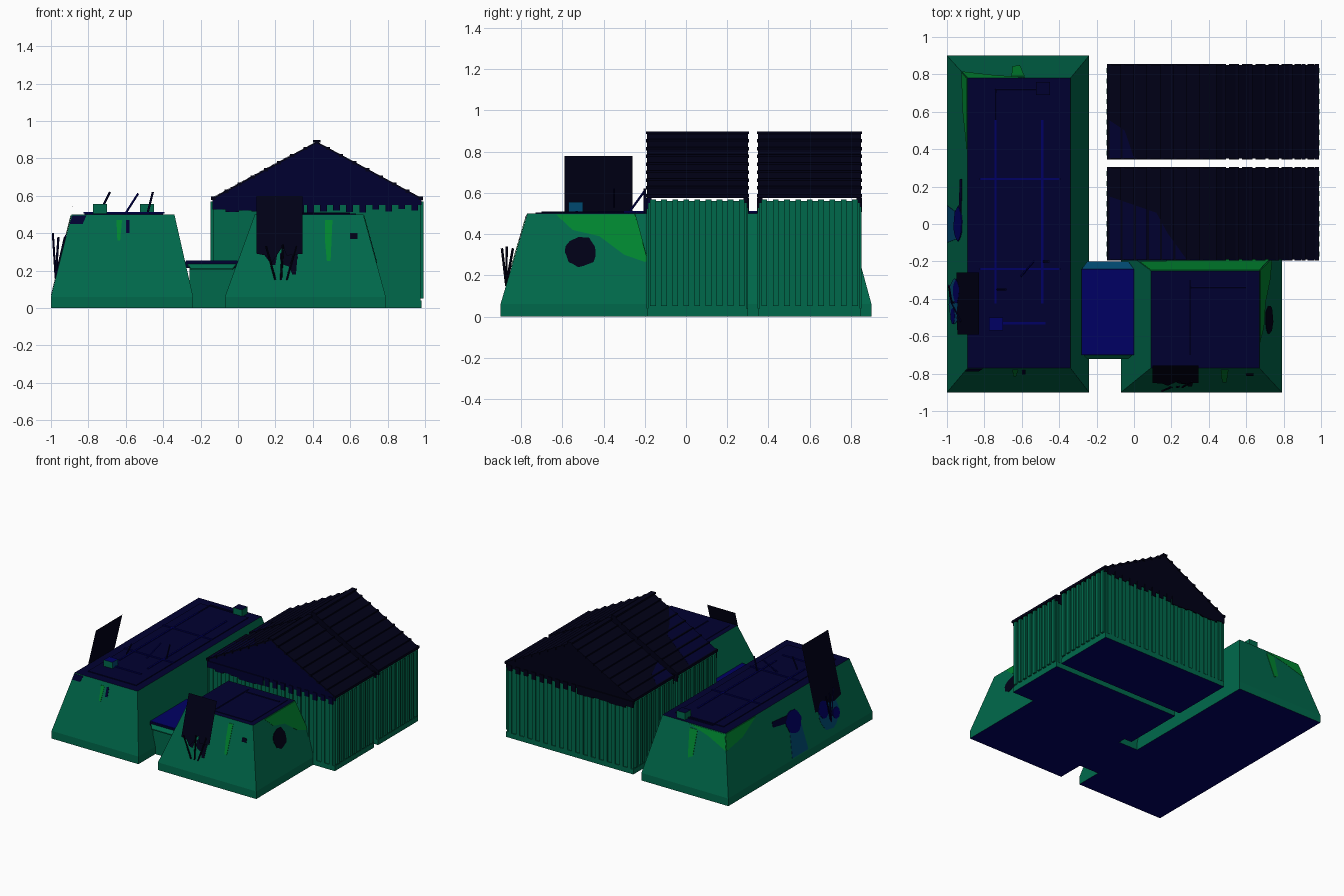
import bpy, bmesh, math, random
from mathutils import Vector

if "Cube" in bpy.data.objects:
    bpy.data.objects.remove(bpy.data.objects["Cube"])

random.seed(4)


def mat(name, r, g, b):
    lin = [((c / 255 + 0.055) / 1.055) ** 2.4 if c > 10 else c / 255 / 12.92 for c in (r, g, b)]
    m = bpy.data.materials.new(name)
    m.diffuse_color = (*lin, 1)
    m.use_nodes = True
    m.node_tree.nodes["Principled BSDF"].inputs["Base Color"].default_value = m.diffuse_color
    return m


GREEN = mat("wall green", 0, 105, 75)
LIGHT = mat("light green", 0, 134, 48)
NAVY = mat("deck navy", 0, 0, 48)
BLACK = mat("roof black", 0, 0, 22)
BLUE = mat("bright blue", 0, 0, 100)
TEAL = mat("teal blue", 0, 72, 112)


def finish(name, bm, mats, rule=None):
    bmesh.ops.recalc_face_normals(bm, faces=bm.faces[:])
    bm.normal_update()
    if rule:
        for f in bm.faces:
            f.material_index = rule(f)
    me = bpy.data.meshes.new(name)
    bm.to_mesh(me)
    bm.free()
    for m in mats:
        me.materials.append(m)
    ob = bpy.data.objects.new(name, me)
    bpy.context.collection.objects.link(ob)
    return ob


def underside(f):
    return int(f.normal.z < -0.9)


def add_box(bm, x0, x1, y0, y1, z0, z1):
    r = bmesh.ops.create_cube(bm, size=1)
    for v in r["verts"]:
        v.co = (x0 if v.co.x < 0 else x1, y0 if v.co.y < 0 else y1, z0 if v.co.z < 0 else z1)


def box(name, dims, *mats, rule=None):
    bm = bmesh.new()
    add_box(bm, *dims)
    return finish(name, bm, mats, rule)


def rod(name, a, b, m, r=0.006):
    a, b = Vector(a), Vector(b)
    bm = bmesh.new()
    bmesh.ops.create_cone(bm, cap_ends=True, segments=6, radius1=r, radius2=r, depth=(b - a).length)
    q = (b - a).to_track_quat('Z', 'Y')
    for v in bm.verts:
        v.co = q @ v.co + (a + b) / 2
    return finish(name, bm, [m])


def plate(name, pts, m, out=None, thick=0.003):
    """Polygon, pushed along a direction when one is given."""
    bm = bmesh.new()
    f = bm.faces.new([bm.verts.new(p) for p in pts])
    if out:
        ext = bmesh.ops.extrude_face_region(bm, geom=[f])
        for v in ext["geom"]:
            if isinstance(v, bmesh.types.BMVert):
                v.co += Vector(out) * thick
    return finish(name, bm, [m])


def bunker(name, base, top):
    """Plinth with battered walls and a flat deck."""
    rings = [(*base, 0), (*base, 0.06), (*top, 0.5)]
    bm = bmesh.new()
    loops = [[bm.verts.new(p) for p in ((x0, y0, z), (x1, y0, z), (x1, y1, z), (x0, y1, z))]
             for x0, x1, y0, y1, z in rings]
    for lo, hi in zip(loops, loops[1:]):
        for i in range(4):
            bm.faces.new((lo[i], lo[(i + 1) % 4], hi[(i + 1) % 4], hi[i]))
    bm.faces.new(loops[0])
    bm.faces.new(loops[-1])
    return finish(name, bm, [GREEN, NAVY, BLUE],
                  lambda f: 1 if f.normal.z > 0.9 else 2 if f.normal.z < -0.9 else 0)


LB, LT = (-1, -0.24, -0.9, 0.9), (-0.89, -0.34, -0.77, 0.78)
RB, RT = (-0.07, 0.79, -0.9, -0.13), (0.09, 0.67, -0.77, -0.25)
bunker("long_bunker", LB, LT)
bunker("short_bunker", RB, RT)


def wall(base, top, side):
    """Maps (along, height) onto a battered wall; side 0 left, 1 right, 2 front, 3 back."""
    sign = -1 if side in (0, 2) else 1

    def f(u, z):
        d = base[side] + (top[side] - base[side]) * (z - 0.06) / 0.44 + sign * 0.001
        return (d, u, z) if side < 2 else (u, d, z)
    out = [0, 0, 0]
    out[side // 2] = sign
    return f, out


def paint(name, w, pts, m, thick=0.003):
    f, out = w
    plate(name, [f(*p) for p in pts], m, out, thick)


def blob(u, z, r, n=18):
    return [(u + r * random.uniform(0.88, 1.05) * math.cos(i * math.tau / n),
             z + r * random.uniform(0.88, 1.05) * math.sin(i * math.tau / n)) for i in range(n)]


LW, LF, LK = (wall(LB, LT, s) for s in (0, 2, 3))
RE, RF, RK = (wall(RB, RT, s) for s in (1, 2, 3))

# Painted patches and drips on the walls
paint("east_moss", RE, [(-0.63, 0.495), (-0.55, 0.42), (-0.42, 0.39), (-0.3, 0.3), (-0.2, 0.265),
                        (-0.185, 0.27), (-0.248, 0.495)], LIGHT)
paint("back_moss", RK, [(0.09, 0.499), (0.03, 0.33), (0.4, 0.3), (0.73, 0.26), (0.67, 0.499)], LIGHT)
paint("front_drip", RF, [(0.465, 0.47), (0.465, 0.36), (0.475, 0.25), (0.495, 0.25), (0.5, 0.36), (0.505, 0.47)], LIGHT)
paint("long_front_drip", LF, [(-0.65, 0.47), (-0.645, 0.36), (-0.63, 0.36), (-0.62, 0.47)], LIGHT)
paint("long_back_drip", LK, [(-0.655, 0.47), (-0.65, 0.28), (-0.61, 0.26), (-0.585, 0.47)], LIGHT)
paint("long_back_moss", LK, [(-0.89, 0.495), (-0.92, 0.38), (-0.75, 0.45), (-0.58, 0.495)], LIGHT, 0.002)
paint("long_west_moss", LW, [(0.78, 0.495), (0.81, 0.38), (0.6, 0.41), (0.4, 0.495)], LIGHT)
paint("front_corner_stain", LF, [(-0.885, 0.495), (-0.9, 0.45), (-0.83, 0.45), (-0.81, 0.495)], NAVY)
paint("front_vent", LF, [(-0.6, 0.47), (-0.6, 0.4), (-0.58, 0.4), (-0.58, 0.47)], NAVY)
paint("short_front_vent", RF, [(0.6, 0.4), (0.6, 0.37), (0.64, 0.37), (0.64, 0.4)], BLACK)
paint("east_port", RE, blob(-0.51, 0.315, 0.077), BLACK)
paint("west_drip", LW, [(-0.08, 0.28), (-0.1, 0.07), (0.1, 0.07), (0.06, 0.28)], TEAL, 0.002)
paint("west_band", LW, [(0.05, 0.32), (0.24, 0.35), (0.24, 0.39), (0.0, 0.37)], NAVY)
paint("west_port", LW, blob(0.0, 0.31, 0.09), BLUE, 0.005)
paint("west_panel_stain", LW, blob(-0.41, 0.23, 0.13), TEAL, 0.002)
paint("west_panel_stain_core", LW, blob(-0.36, 0.27, 0.065, 11), BLUE, 0.004)
paint("west_panel_stain_spot", LW, blob(-0.49, 0.2, 0.045, 9), BLUE, 0.004)

# Leaning panels with ragged lower edges and splayed rods
plate("west_panel", [(-0.944, -0.59, 0.3), (-0.948, -0.5, 0.283), (-0.944, -0.42, 0.3), (-0.951, -0.33, 0.27),
                     (-0.948, -0.26, 0.283), (-0.829, -0.26, 0.78), (-0.829, -0.59, 0.78)], BLACK)
plate("front_panel", [(0.1, -0.85, 0.29), (0.15, -0.853, 0.28), (0.18, -0.865, 0.24), (0.24, -0.838, 0.33),
                      (0.26, -0.853, 0.28), (0.345, -0.85, 0.29), (0.345, -0.757, 0.6), (0.1, -0.757, 0.6)], BLACK)
for i, (x, u, h) in enumerate([(-0.99, -0.33, 0.4), (-0.96, -0.42, 0.38), (-0.925, -0.52, 0.38)]):
    rod(f"west_rod_{i}", (-0.975, -0.42, 0.16), (x, u, h), NAVY)
for i, (x, y, h) in enumerate([(0.15, -0.893, 0.33), (0.24, -0.87, 0.34), (0.31, -0.84, 0.33)]):
    rod(f"front_rod_{i}", (0.2 + i * 0.03, -0.872, 0.15), (x, y, h), BLACK)
paint("front_panel_stain", RF, blob(0.27, 0.27, 0.05, 9), BLACK)
for i, (a, b) in enumerate([((0.135, 0.29), (0.2, 0.23)), ((0.24, 0.3), (0.31, 0.18))]):
    paint(f"front_panel_streak_{i}", RF, [a, (b[0] - 0.02, b[1]), b, (b[0] + 0.01, a[1])], BLACK, 0.002)

# Deck slabs, pipework, boxes and rods
box("long_deck_slab", (-0.82, -0.4, -0.7, 0.7, 0.498, 0.506), NAVY)
box("short_deck_slab", (0.13, 0.63, -0.73, -0.28, 0.498, 0.504), NAVY)
for i, (x0, x1, y0, y1) in enumerate([(-0.74, -0.74, -0.42, 0.55), (-0.49, -0.49, -0.42, 0.55),
                                      (-0.82, -0.4, 0.24, 0.24), (-0.82, -0.4, -0.24, -0.24),
                                      (-0.7, -0.48, -0.53, -0.53)]):
    box(f"deck_pipe_{i}", (x0 - 0.006, x1 + 0.006, y0 - 0.006, y1 + 0.006, 0.505, 0.512), BLUE)
rod("deck_back_pipe", (-0.74, 0.72, 0.504), (-0.52, 0.72, 0.504), NAVY)
rod("deck_side_pipe", (-0.74, 0.72, 0.506), (-0.74, 0.55, 0.506), NAVY)
rod("short_deck_pipe", (0.3, -0.7, 0.504), (0.3, -0.3, 0.504), NAVY)
rod("short_cross_pipe", (0.3, -0.34, 0.504), (0.6, -0.34, 0.504), NAVY)
box("deck_box_front", (-0.775, -0.7, -0.57, -0.5, 0.5, 0.555), GREEN, TEAL, BLUE,
    rule=lambda f: 2 if f.normal.z > 0.5 else 0 if f.normal.y < -0.5 else 1)
box("deck_box_back", (-0.525, -0.45, 0.69, 0.76, 0.5, 0.555), GREEN, NAVY, rule=lambda f: int(f.normal.z > 0.5))
for i, (a, b) in enumerate([((-0.73, -0.35, 0.53), (-0.685, -0.35, 0.62)), ((-0.605, -0.28, 0.5), (-0.535, -0.2, 0.61)),
                            ((-0.485, -0.2, 0.5), (-0.455, -0.2, 0.62))]):
    rod(f"deck_rod_{i}", a, b, BLUE if i == 1 else NAVY)

# Low connecting passage
box("passage_body", (-0.26, -0.02, -0.69, -0.25, 0, 0.215), GREEN, BLUE, rule=underside)
box("passage_roof", (-0.28, 0, -0.7, -0.24, 0.215, 0.25), NAVY)
box("passage_roof_sheet", (-0.278, -0.002, -0.698, -0.242, 0.25, 0.254), BLUE)
plate("passage_back_lip", [(-0.28, -0.242, 0.25), (0, -0.242, 0.25), (-0.03, -0.2, 0.21), (-0.25, -0.2, 0.21)],
      TEAL, (0, 0, -1), 0.008)
plate("passage_front_lip", [(-0.27, -0.7, 0.235), (-0.01, -0.7, 0.235), (-0.03, -0.722, 0.21), (-0.25, -0.722, 0.21)],
      GREEN, (0, 0, -1), 0.008)

# Ribbed sheds with gable roofs
X0, X1, XM, EAVE, RIDGE = -0.135, 0.98, 0.42, 0.58, 0.885


def shed(name, y0, y1, front):
    box(name + "_slab", (X0, X1, y0, y1, 0, 0.04), GREEN, BLUE, rule=underside)
    bm = bmesh.new()
    add_box(bm, X0 + 0.004, X1 - 0.004, y0 + 0.006, y1 - 0.006, 0.035, 0.56)
    n = 9
    for i in range(n):                               # side ribs
        y = y0 + 0.03 + (y1 - y0 - 0.06) * i / (n - 1)
        for x in (X0, X1):
            add_box(bm, x - 0.011, x + 0.011, y - 0.014, y + 0.014, 0.05, 0.568)
    xs = [X0 + 0.035 + (X1 - X0 - 0.07) * i / 15 for i in range(16)]
    for x in xs:                                     # end ribs
        for y in (y0 + 0.005, y1 - 0.005):
            add_box(bm, x - 0.016, x + 0.016, y - 0.007, y + 0.007, 0.04, 0.56)
    finish(name + "_walls", bm, [GREEN])
    # Gable ends with ragged boards
    for end, y, out, m in (("front", y0 + 0.002, 1, front), ("back", y1 - 0.002, -1, BLACK)):
        plate(f"{name}_{end}_gable", [(X0, y, 0.55), (X1, y, 0.55), (X1, y, EAVE), (XM, y, RIDGE - 0.005),
                                      (X0, y, EAVE)], m, (0, out, 0), 0.02)
        bm = bmesh.new()
        for x in xs:
            low = 0.5 + 0.03 * abs(x - 0.3) + random.uniform(0, 0.015)
            wide = 0.036 if x < 0.35 else 0.018
            yb = y - out * 0.002
            add_box(bm, x - wide, x + wide, yb - 0.005, yb + 0.005, low, 0.575)
        finish(f"{name}_{end}_boards", bm, [m])
    # Roof sheets, battens and ridge cap
    for side, xe in (("left", X0 - 0.008), ("right", X1 + 0.008)):
        plate(f"{name}_{side}_roof", [(xe, y0, EAVE - 0.005), (XM, y0, RIDGE - 0.005),
                                      (XM, y1, RIDGE - 0.005), (xe, y1, EAVE - 0.005)], BLACK, (0, 0, 1), 0.01)
        bm = bmesh.new()
        for i in range(8):
            t = (i + 0.15) / 8
            x, z = xe + (XM - xe) * t, EAVE + (RIDGE - EAVE) * t
            add_box(bm, x - 0.011, x + 0.011, y0 - 0.005, y1 + 0.005, z - 0.008, z + 0.009)
        finish(f"{name}_{side}_battens", bm, [BLACK])
    box(name + "_ridge_cap", (XM - 0.02, XM + 0.02, y0 - 0.005, y1 + 0.005, RIDGE, RIDGE + 0.013), BLACK)


shed("front_shed", -0.19, 0.3, NAVY)
shed("back_shed", 0.35, 0.85, BLACK)


# Faded patches on the left roof slopes
def roof_z(x):
    return EAVE + 0.006 + (RIDGE - EAVE) * (x - X0 + 0.008) / (XM - X0 + 0.008)


for name, pts in (("front_roof_fade", [(-0.14, -0.188), (0.28, -0.188), (0.18, -0.05), (0.12, 0.06), (-0.14, 0.15)]),
                  ("back_roof_fade", [(-0.14, 0.352), (0.0, 0.352), (-0.05, 0.5), (-0.14, 0.56)])):
    plate(name, [(x, y, roof_z(x)) for x, y in pts], NAVY, (0, 0, 1), 0.002)
